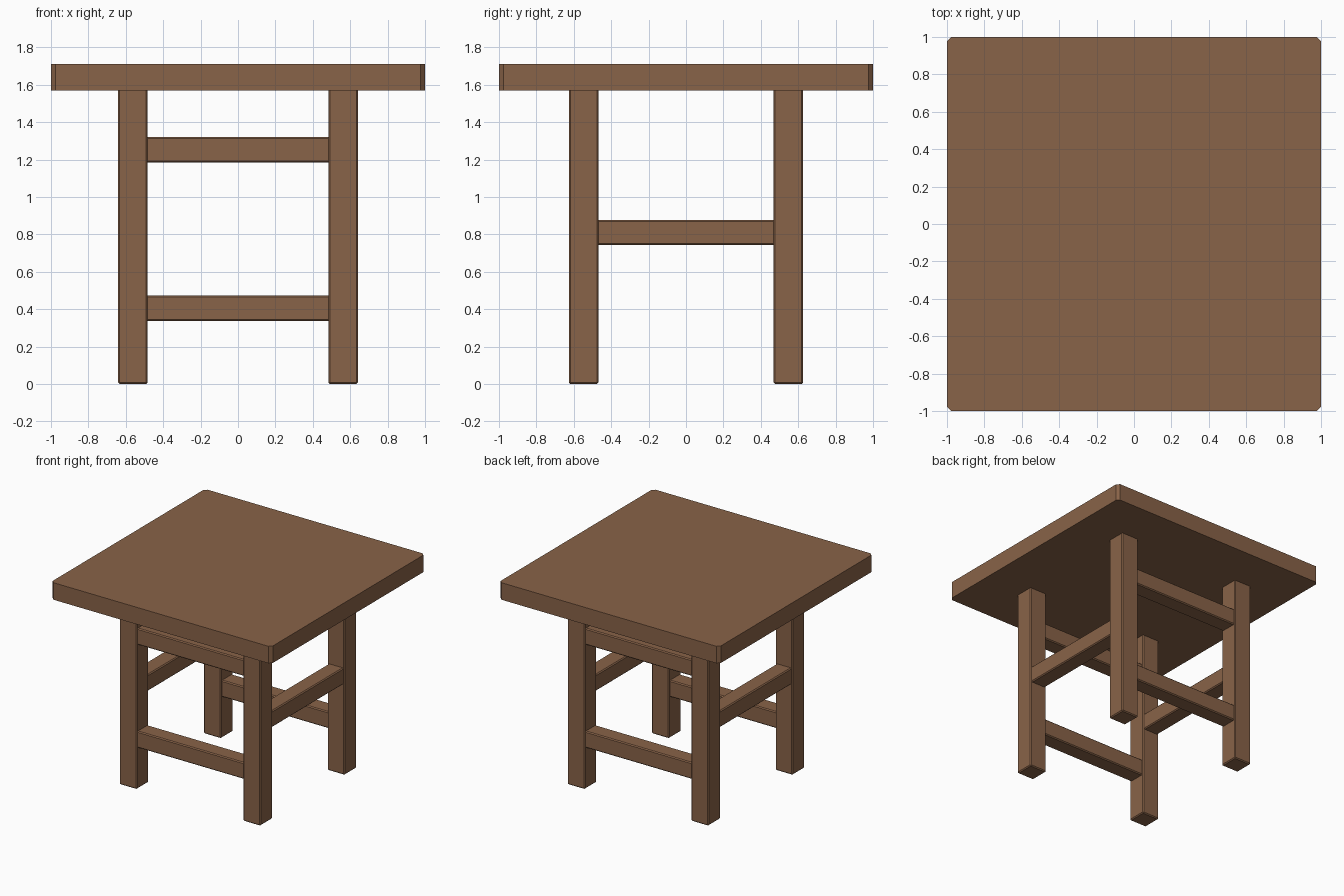
import bpy
import bmesh

if "Cube" in bpy.data.objects:
    bpy.data.objects.remove(bpy.data.objects["Cube"])

wood = bpy.data.materials.new("brown_wood")
wood.diffuse_color = (0.25, 0.125, 0.065, 1)
wood.use_nodes = True
wood.node_tree.nodes["Principled BSDF"].inputs["Base Color"].default_value = wood.diffuse_color


def box(name, lo, hi, bevel, vertical_only=False):
    """Axis-aligned box between two corners with single-segment chamfers."""
    bm = bmesh.new()
    bmesh.ops.create_cube(bm, size=1)
    for v in bm.verts:
        v.co = [(hi[i] - lo[i]) * v.co[i] for i in range(3)]
    edges = [e for e in bm.edges if not vertical_only
             or abs(e.verts[0].co.z - e.verts[1].co.z) > 1e-4]
    bmesh.ops.bevel(bm, geom=edges, offset=bevel, segments=1,
                    profile=0.5, affect='EDGES')
    mesh = bpy.data.meshes.new(name)
    bm.to_mesh(mesh)
    bm.free()
    mesh.materials.append(wood)
    obj = bpy.data.objects.new(name, mesh)
    obj.location = [(lo[i] + hi[i]) / 2 for i in range(3)]
    bpy.context.collection.objects.link(obj)
    return obj


LEG_X, LEG_Y, LEG_HALF = 0.562, 0.547, 0.079   # leg centres and half width
RAIL_HALF = 0.068
TUCK = 0.012                                   # rail ends sink into the legs

# Table top, chamfered at the four upright corners
box("table_top", (-1, -1, 1.57), (1, 1, 1.71), 0.023, vertical_only=True)

# Four legs
for sy, side_y in ((-1, "front"), (1, "back")):
    for sx, side_x in ((-1, "left"), (1, "right")):
        x, y = sx * LEG_X, sy * LEG_Y
        box(f"{side_y}_{side_x}_leg",
            (x - LEG_HALF, y - LEG_HALF, 0),
            (x + LEG_HALF, y + LEG_HALF, 1.578), 0.008)

# Front and back rails, one low and one high
rx = LEG_X - LEG_HALF + TUCK
for sy, side in ((-1, "front"), (1, "back")):
    for level, z in (("lower", 0.406), ("upper", 1.252)):
        y = sy * LEG_Y
        box(f"{side}_{level}_rail",
            (-rx, y - RAIL_HALF, z - RAIL_HALF),
            (rx, y + RAIL_HALF, z + RAIL_HALF), 0.008)

# Side rails at mid height
ry = LEG_Y - LEG_HALF + TUCK
for sx, side in ((-1, "left"), (1, "right")):
    x, z = sx * LEG_X, 0.81
    box(f"{side}_rail",
        (x - RAIL_HALF, -ry, z - RAIL_HALF),
        (x + RAIL_HALF, ry, z + RAIL_HALF), 0.008)
